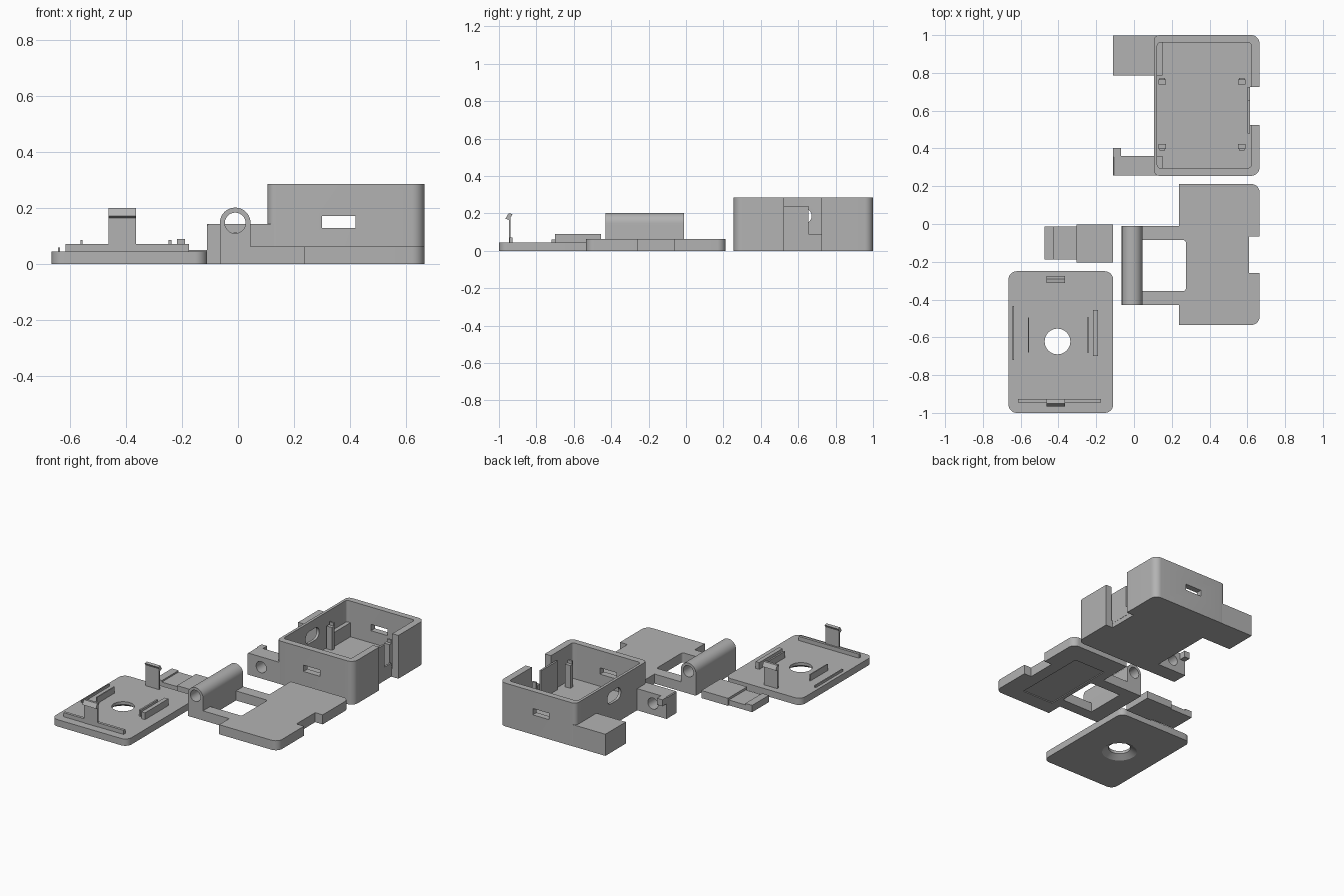
import bpy, bmesh, math

if "Cube" in bpy.data.objects:
    bpy.data.objects.remove(bpy.data.objects["Cube"])

grey = bpy.data.materials.new("plain grey")
grey.diffuse_color = (0.45, 0.45, 0.45, 1)
grey.use_nodes = True
grey.node_tree.nodes["Principled BSDF"].inputs["Base Color"].default_value = grey.diffuse_color


def prism(name, pts, lo, hi, axis="z"):
    """Extrude an outline along an axis: pts are (x,y), (x,z) or (y,z)."""
    place = {"z": lambda a, b, c: (a, b, c), "y": lambda a, b, c: (a, c, b),
             "x": lambda a, b, c: (c, a, b)}[axis]
    bm = bmesh.new()
    low = [bm.verts.new(place(a, b, lo)) for a, b in pts]
    top = [bm.verts.new(place(a, b, hi)) for a, b in pts]
    bm.faces.new(low)
    bm.faces.new(top)
    for i in range(len(pts)):
        j = (i + 1) % len(pts)
        bm.faces.new((low[i], low[j], top[j], top[i]))
    bmesh.ops.recalc_face_normals(bm, faces=bm.faces)
    me = bpy.data.meshes.new(name)
    bm.to_mesh(me)
    bm.free()
    me.materials.append(grey)
    ob = bpy.data.objects.new(name, me)
    bpy.context.collection.objects.link(ob)
    return ob


def rounded(x0, x1, y0, y1, radii):
    """Rectangle outline; radii order: right-back, left-back, left-front, right-front."""
    pts = []
    corners = ((x1, y1, -1, -1), (x0, y1, 1, -1), (x0, y0, 1, 1), (x1, y0, -1, 1))
    for k, ((x, y, sx, sy), r) in enumerate(zip(corners, radii)):
        if r == 0:
            pts.append((x, y))
            continue
        for i in range(9):
            a = math.pi / 2 * (k + i / 8)
            pts.append((x + sx * r + r * math.cos(a), y + sy * r + r * math.sin(a)))
    return pts


def box(name, x0, x1, y0, y1, z0, z1):
    return prism(name, rounded(x0, x1, y0, y1, (0, 0, 0, 0)), z0, z1)


def circle(a, b, r, n=40):
    return [(a + r * math.cos(2 * math.pi * i / n), b + r * math.sin(2 * math.pi * i / n))
            for i in range(n)]


def boolean(ob, tools, op="DIFFERENCE"):
    bpy.context.view_layer.objects.active = ob
    for t in tools:
        m = ob.modifiers.new("bool", "BOOLEAN")
        m.operation, m.object, m.solver = op, t, "EXACT"
        bpy.ops.object.modifier_apply(modifier=m.name)
        bpy.data.objects.remove(t)
    return ob


def smooth(ob):
    bpy.ops.object.select_all(action="DESELECT")
    ob.select_set(True)
    bpy.context.view_layer.objects.active = ob
    bpy.ops.object.shade_smooth_by_angle(angle=math.radians(30))


# Cover plate with a countersunk hole
cover = prism("cover_plate", rounded(-0.665, -0.11, -1, -0.25, (0.045,) * 4), 0, 0.045)
sink = prism("sink", circle(-0.405, -0.622, 0.068), -0.02, 0.1)
for v in sink.data.vertices:
    if v.co.z < 0:
        v.co.z = 0.025
cone = prism("cone", circle(-0.405, -0.622, 0.068), -0.001, 0.026)
for v in cone.data.vertices:
    if v.co.z < 0:
        v.co.x = -0.405 + (v.co.x + 0.405) * 1.6
        v.co.y = -0.622 + (v.co.y + 0.622) * 1.6
smooth(boolean(cover, [cone, sink]))

# Cover ribs
for x0, x1, y0, y1, z in ((-0.643, -0.635, -0.72, -0.435, 0.06), (-0.562, -0.555, -0.68, -0.495, 0.087),
                          (-0.248, -0.237, -0.68, -0.495, 0.087), (-0.217, -0.19, -0.7, -0.455, 0.09),
                          (-0.615, -0.175, -0.945, -0.927, 0.072)):
    box("cover_rib", x0, x1, y0, y1, 0.04, z)

# Snap clips with an outward hook
for y, s in ((-0.937, -1), (-0.303, 1)):
    prof = [(0, 0.04), (0, 0.18), (-0.01, 0.197), (0.012, 0.2), (0.028, 0.172), (0.01, 0.165), (0.01, 0.04)]
    prism("snap_clip", [(y + s * a, b) for a, b in prof], -0.463, -0.364, "x")

# Stepped sliding latch
box("latch_block", -0.305, -0.11, -0.203, -0.003, 0, 0.05)
prism("latch_tongue", [(-0.475, 0), (-0.3, 0), (-0.3, 0.035), (-0.425, 0.035), (-0.425, 0.045), (-0.475, 0.045)],
      -0.188, -0.013, "y")

# Hinged base plate: notched edge, shallow underside recess
base = prism("base_plate", rounded(0.237, 0.665, -0.535, 0.212, (0.045, 0, 0, 0.045)), 0, 0.063)
smooth(boolean(base, [box("cut", 0.61, 0.7, -0.26, -0.065, -0.1, 0.2),
                      prism("cut", rounded(0.1, 0.275, -0.355, -0.085, (0.015, 0, 0, 0.015)), -0.1, 0.2),
                      box("cut", 0.3, 0.53, -0.43, 0.07, -0.1, 0.006)]))
for y0, y1 in ((-0.43, -0.355), (-0.085, -0.01)):
    box("hinge_arm", 0.03, 0.24, y0, y1, 0, 0.063)

# Hinge barrel
arc = [(-0.01 + 0.055 * math.cos(math.pi * i / 20), 0.147 + 0.055 * math.sin(math.pi * i / 20))
       for i in range(21)]
barrel = prism("hinge_barrel", arc + [(-0.065, 0), (0.045, 0)], -0.43, -0.01, "y")
smooth(boolean(barrel, [prism("cut", circle(-0.01, 0.147, 0.037), -0.5, 0.1, "y")]))

# Case shell with side blocks, cavity, slots, oval port and notch
case = prism("case", rounded(0.105, 0.665, 0.255, 1, (0.045, 0.03, 0.03, 0.045)), 0, 0.286)
boolean(case, [prism("cut", rounded(0.123, 0.62, 0.297, 0.96, (0.015,) * 4), 0.05, 0.4),
               box("cut", 0.3, 0.42, 0.2, 1.1, 0.13, 0.172),
               box("cut", 0.613, 0.7, 0.525, 0.725, -0.1, 0.4)])
# Oval port through the left wall
oval = rounded(0.53, 0.672, 0.147, 0.227, (0.04,) * 4)
boolean(case, [prism("cut", oval, 0.05, 0.2, "x")])
smooth(case)
# Inner screen behind the notch
prism("notch_screen", [(0.48, 0.03), (0.725, 0.03), (0.725, 0.09), (0.655, 0.09), (0.655, 0.24), (0.48, 0.24)],
      0.602, 0.614, "x")

# Side blocks on the case
box("rear_block", -0.11, 0.15, 0.785, 0.999, 0, 0.143)
tab = prism("front_tab", [(-0.11, 0), (0.15, 0), (0.15, 0.143), (-0.105, 0.143), (-0.11, 0.138)], 0.256, 0.36, "y")
smooth(boolean(tab, [prism("cut", circle(-0.01, 0.075, 0.037), 0.2, 0.5, "y")]))
box("tab_hook", -0.11, -0.07, 0.355, 0.403, 0.1, 0.143)

# Board posts inside the case
for x in (0.15, 0.57):
    for y, s in ((0.752, 1), (0.41, -1)):
        box("board_post", x - 0.02, x + 0.02, y - 0.013, y + 0.013, 0.04, 0.2)
        box("post_web", x - 0.015, x + 0.015, *sorted((y + s * 0.01, y + s * 0.022)), 0.04, 0.22)
